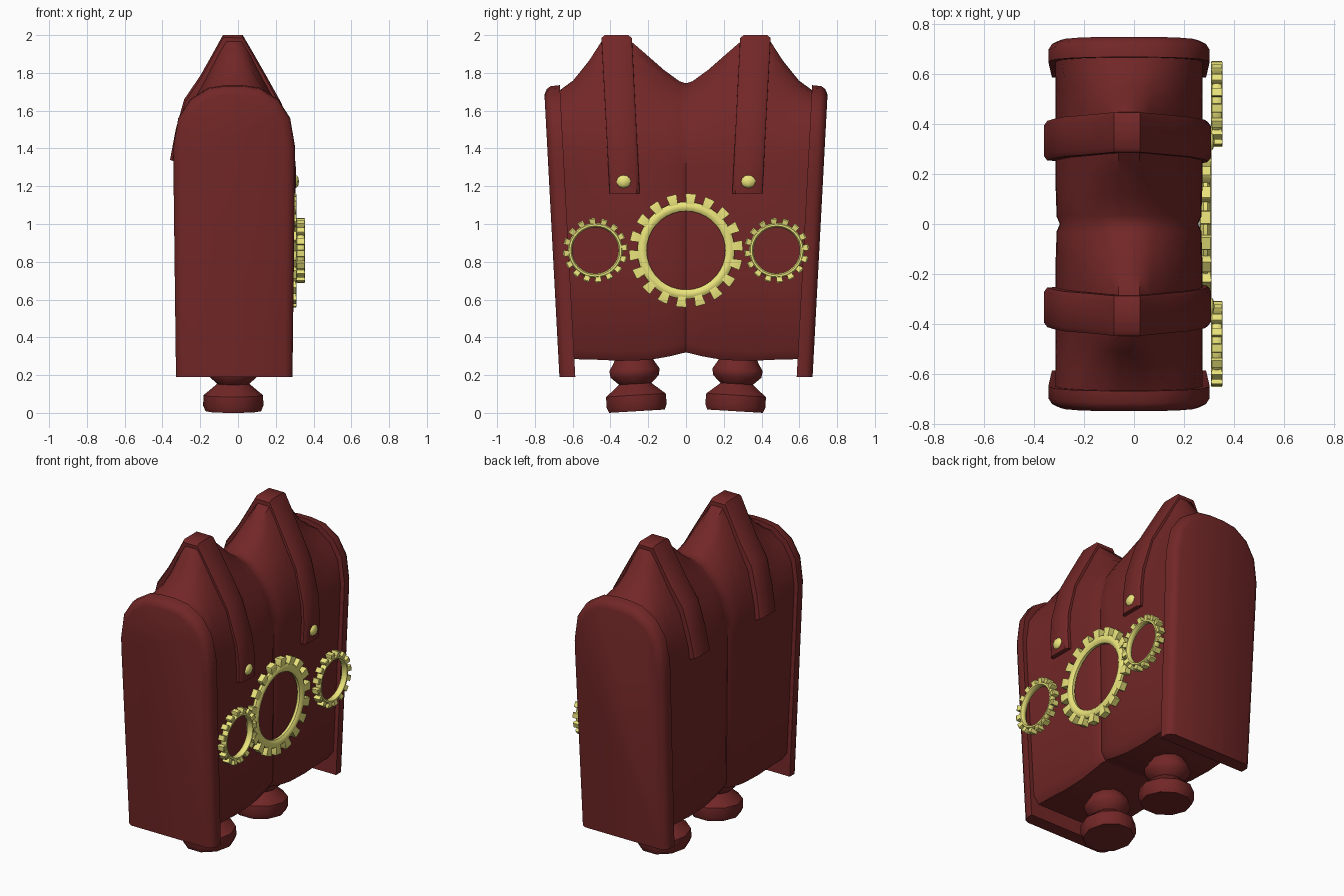
import bpy, bmesh, math
from mathutils import Vector, Matrix

if "Cube" in bpy.data.objects:
    bpy.data.objects.remove(bpy.data.objects["Cube"])


def material(name, color):
    m = bpy.data.materials.new(name)
    m.diffuse_color = color
    m.use_nodes = True
    m.node_tree.nodes["Principled BSDF"].inputs["Base Color"].default_value = m.diffuse_color
    return m


CLOTH = material("red_cloth", (0.17, 0.02, 0.02, 1))
BRASS = material("brass", (0.83, 0.78, 0.2, 1))
CX = -0.02


def finish(name, bm, mat, angle=40):
    bmesh.ops.recalc_face_normals(bm, faces=bm.faces)
    me = bpy.data.meshes.new(name)
    bm.to_mesh(me)
    bm.free()
    ob = bpy.data.objects.new(name, me)
    bpy.context.collection.objects.link(ob)
    me.materials.append(mat)
    bpy.ops.object.select_all(action='DESELECT')
    ob.select_set(True)
    bpy.context.view_layer.objects.active = ob
    bpy.ops.object.shade_smooth_by_angle(angle=math.radians(angle))
    return ob


def loft(bm, rings, closed=False):
    vs = [[bm.verts.new(p) for p in r] for r in rings]
    n = len(vs[0])
    pairs = list(zip(vs, vs[1:])) + ([(vs[-1], vs[0])] if closed else [])
    for a, b in pairs:
        for i in range(n):
            j = (i + 1) % n
            bm.faces.new((a[i], a[j], b[j], b[i]))
    if not closed:
        bm.faces.new(vs[0])
        bm.faces.new(vs[-1])


def lean(x, y, z):
    """Everything tapers inward towards the bottom."""
    k = 0.053 * max(-1, min(1, y / 0.3))
    return Vector((x, y - k * (2 - z), z))


# right half of the two arch shapes: (share of half width, share of arch height)
ROUND = [(1, 0), (1, .25), (.92, .6), (.72, .83), (.42, .97), (.14, 1)]
PEAK = [(1, 0), (.98, .15), (.8, .47), (.5, .71), (.28, .9), (.14, 1)]


def section(y, top, bottom, half, peak, chamfer, zs=1.3):
    arch = [(a[0] + (b[0] - a[0]) * peak, zs + (top - zs) * (a[1] + (b[1] - a[1]) * peak))
            for a, b in zip(ROUND, PEAK)]
    side = [(1 - chamfer, bottom), (1, bottom + chamfer * .4 + .001), (1, .8)] + arch
    side += [(-u, z) for u, z in reversed(side)]
    return [lean(CX + half * u * (.95 + .05 * min(1, z / 1.3)), y, z) for u, z in side]


# body: station y, top, bottom, half width, peakedness
half_body = [(0.035, 1.755, .315, .29, .45), (0.12, 1.815, .30, .292, .6), (0.2, 1.885, .29, .295, .8),
             (0.29, 1.965, .28, .295, 1), (0.45, 1.965, .275, .295, 1), (0.52, 1.865, .28, .295, .8),
             (0.61, 1.76, .283, .295, .35), (0.71, 1.69, .285, .295, 0)]
stations = [(-s[0],) + s[1:] for s in reversed(half_body)] + [(0, 1.745, .32, .277, .4)] + half_body
bm = bmesh.new()
loft(bm, [section(*s, .12) for s in stations])
finish("body", bm, CLOTH)

# strap path over the peak, front end to back end
STRAP = [(.305, 1.16), (.308, 1.28), (.295, 1.42), (.23, 1.64), (.155, 1.775), (.075, 1.915), (.025, 2),
         (-.08, 2), (-.135, 1.9), (-.2, 1.785), (-.285, 1.66), (-.33, 1.5), (-.36, 1.34)]

for s, side in ((-1, "left"), (1, "right")):
    # end panel with a rounded outer rim
    bm = bmesh.new()
    loft(bm, [section(s * y, t, .19, h, 0, 0) for y, t, h in
              ((.682, 1.735, .322), (.73, 1.73, .322), (.752, 1.715, .308), (.766, 1.685, .28))])
    finish(side + "_end_panel", bm, CLOTH, 50)

    # strap
    bm = bmesh.new()
    rings = []
    for x, z in STRAP:
        p = Vector((x, z))
        q = p + (Vector((CX, 1.2)) - p).normalized() * .07
        e = p.lerp(q, .2)
        rings.append([lean(a.x, s * .368 + w, a.y) for a, w in
                      ((q, -.082), (e, -.08), (p, -.062), (p, .062), (e, .08), (q, .082))])
    loft(bm, rings)
    finish(side + "_strap", bm, CLOTH)

    # turned foot, slightly tilted outwards
    bm = bmesh.new()
    prof = [(.155, 0), (.168, .03), (.166, .085), (.14, .105), (.09, .145),
            (.135, .185), (.14, .22), (.11, .265), (.10, .33)]
    loft(bm, [[(r * .95 * math.cos(a), r * math.sin(a), z)
               for a in [math.tau * i / 10 for i in range(10)]] for r, z in prof])
    bm.transform(Matrix.Translation((-.025, s * .26, .009)) @ Matrix.Rotation(s * -.06, 4, 'X'))
    finish(side + "_foot", bm, CLOTH)

    # strap stud
    bm = bmesh.new()
    bmesh.ops.create_uvsphere(bm, u_segments=8, v_segments=6, radius=.042)
    bm.transform(Matrix.Translation((.302, s * .33, 1.225)) @ Matrix.Diagonal((.5, 1, .85, 1)))
    finish(side + "_stud", bm, BRASS, 60)


def gear(name, y, z, x0, x1, r_in, r_root, r_out, teeth):
    bm = bmesh.new()
    c, d = (x0 + x1) / 2, (x1 - x0) / 2
    rm, rw = (r_in + r_root) / 2, (r_root - r_in) / 2
    n = teeth * 2
    rings = []
    for i in range(n):
        a = math.tau * i / n
        ring = []
        for k in range(8):
            b = math.tau * (k + .5) / 8
            r = rm + rw * 1.08 * math.cos(b)
            ring.append((c + d * .9 * math.sin(b), y + r * math.cos(a), z + r * math.sin(a)))
        rings.append(ring)
    loft(bm, rings, True)
    # teeth flare outwards
    step = math.tau / teeth
    for i in range(teeth):
        a = step * (i + .25)
        tooth = []
        for r, w, h in ((rm + rw * .3, .24, .7), (r_out - .006, .27, 1), (r_out, .23, .85)):
            tooth.append([(c + d * h * sx, y + r * math.cos(a + sa * w * step),
                           z + r * math.sin(a + sa * w * step))
                          for sx, sa in ((-1, -1), (1, -1), (1, 1), (-1, 1))])
        loft(bm, tooth)
    finish(name, bm, BRASS)


# brass gears on the side
gear("large_gear", 0, .86, .262, .31, .208, .258, .302, 18)
for s, side in ((-1, "left"), (1, "right")):
    gear(side + "_small_gear", s * .48, .86, .308, .355, .122, .147, .172, 16)
